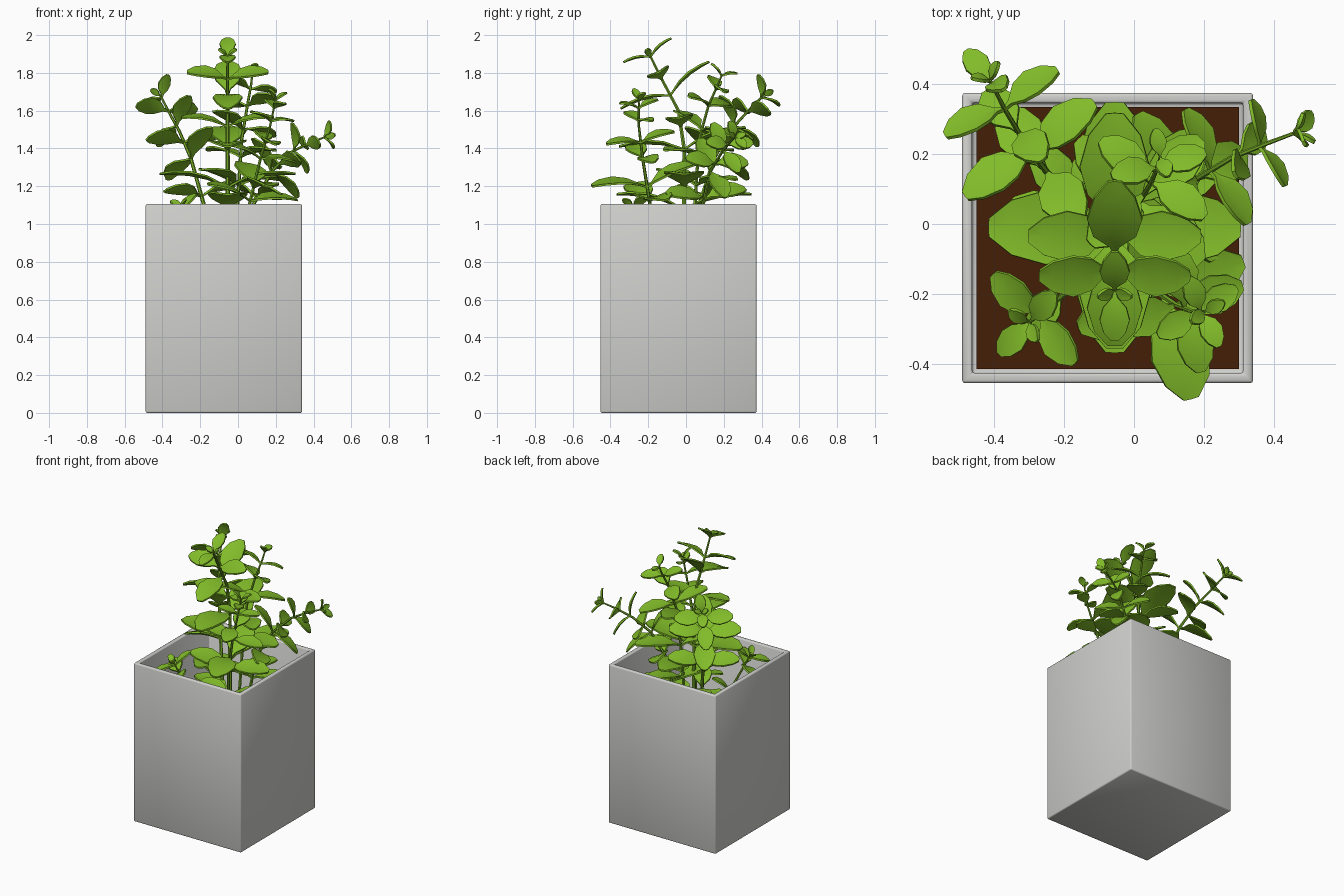
import bpy, bmesh, math
from mathutils import Vector

if "Cube" in bpy.data.objects:
    bpy.data.objects.remove(bpy.data.objects["Cube"])


def material(name, rgb):
    m = bpy.data.materials.new(name)
    m.diffuse_color = (*rgb, 1)
    m.use_nodes = True
    m.node_tree.nodes["Principled BSDF"].inputs["Base Color"].default_value = m.diffuse_color
    return m


GREY = material("pot grey", (0.63, 0.63, 0.61))
SOIL = material("soil brown", (0.06, 0.013, 0.002))
LEAF = material("leaf green", (0.22, 0.50, 0.022))
STEM = material("stem green", (0.18, 0.41, 0.02))


def finish(bm, name, mat, angle=35):
    bmesh.ops.recalc_face_normals(bm, faces=bm.faces[:])
    me = bpy.data.meshes.new(name)
    bm.to_mesh(me)
    bm.free()
    me.materials.append(mat)
    ob = bpy.data.objects.new(name, me)
    bpy.context.collection.objects.link(ob)
    smooth(ob, angle)
    return ob


def smooth(ob, angle):
    bpy.ops.object.select_all(action='DESELECT')
    ob.select_set(True)
    bpy.context.view_layer.objects.active = ob
    bpy.ops.object.shade_smooth_by_angle(angle=math.radians(angle))


def box(bm, lo, hi):
    verts = bmesh.ops.create_cube(bm, size=1)['verts']
    for v in verts:
        v.co = Vector([(a + b) / 2 + c * (b - a) for a, b, c in zip(lo, hi, v.co)])


# Square pot with a deep hollow
bm = bmesh.new()
box(bm, (-0.489, -0.453, 0), (0.339, 0.373, 1.105))
bm.normal_update()
top = max(bm.faces, key=lambda f: f.calc_center_median().z)
bmesh.ops.inset_region(bm, faces=[top], thickness=0.04)
top = max((f for f in bm.faces if f.normal.z > 0.9), key=lambda f: f.calc_area())
floor = bmesh.ops.extrude_discrete_faces(bm, faces=[top])['faces'][0]
bmesh.ops.translate(bm, verts=floor.verts[:], vec=(0, 0, -0.5))
pot = finish(bm, "pot", GREY, 180)
bev = pot.modifiers.new("soft edges", 'BEVEL')
bev.width = 0.008
bev.segments = 2

# Soil slab
bm = bmesh.new()
box(bm, (-0.449, -0.413, 0.60), (0.299, 0.333, 0.64))
finish(bm, "soil", SOIL)

# Leaf outline: position along the length, relative half width
OUTLINE = [(0, .07), (.14, .18), (.35, .78), (.6, 1), (.85, .74), (1, .25)]


def add_leaf(bm, base, out, axis, length, rise):
    """Drooping, slightly cupped obovate leaf growing along 'out'."""
    e = math.radians(rise)
    d = out * math.cos(e) + axis * math.sin(e)
    n = axis * math.cos(e) - out * math.sin(e)
    side = d.cross(n)
    rows = []
    for s, w in OUTLINE:
        row = []
        for u in (-1, 0, 1):
            p = base + length * (d * s + side * (u * w * 0.30)
                                 + n * (0.05 * abs(u) * w - 0.31 * s * s))
            row.append(bm.verts.new(p))
        rows.append(row)
    for a, b in zip(rows, rows[1:]):
        for i in (0, 1):
            bm.faces.new((a[i], a[i + 1], b[i + 1], b[i]))


def shoot(name, path, nodes, radius):
    """Stem through path, with opposite leaf pairs.
    Each node: place along path, azimuth, leaf length, rise angle."""
    pts = [Vector(p) for p in path]
    cu = bpy.data.curves.new(name + "_stem", 'CURVE')
    cu.dimensions = '3D'
    cu.bevel_depth = radius
    cu.bevel_resolution = 1
    cu.use_fill_caps = True
    sp = cu.splines.new('POLY')
    sp.points.add(len(pts) - 1)
    for i, p in enumerate(pts):
        sp.points[i].co = (*p, 1)
        sp.points[i].radius = 1.1 - 0.6 * i / (len(pts) - 1)
    cu.materials.append(STEM)
    ob = bpy.data.objects.new(name + "_stem", cu)
    bpy.context.collection.objects.link(ob)
    bpy.ops.object.select_all(action='DESELECT')
    ob.select_set(True)
    bpy.context.view_layer.objects.active = ob
    bpy.ops.object.convert(target='MESH')
    smooth(bpy.context.view_layer.objects.active, 50)

    bm = bmesh.new()
    for t, az, length, rise in nodes:
        i = min(int(t), len(pts) - 2)
        base = pts[i].lerp(pts[i + 1], t - i)
        axis = (pts[i + 1] - pts[i]).normalized()
        a = math.radians(az)
        out = Vector((math.cos(a), math.sin(a), 0))
        out = (out - axis * out.dot(axis)).normalized()
        for sign in (1, -1):
            add_leaf(bm, base, out * sign, axis, length, rise)
    bmesh.ops.recalc_face_normals(bm, faces=bm.faces[:])
    bmesh.ops.solidify(bm, geom=bm.faces[:], thickness=0.010)
    finish(bm, name + "_leaves", LEAF, 40)


# Tall middle shoot, bending forward at the top
shoot("middle_shoot",
      [(-.055, -.01, .6), (-.055, -.01, 1.0), (-.055, -.01, 1.4),
       (-.055, -.04, 1.6), (-.055, -.13, 1.77), (-.055, -.19, 1.89)],
      [(.6, 0, .26, 30), (1.2, 90, .35, 30), (1.5, 0, .35, 28), (2, 90, .33, 28),
       (2.6, 0, .24, 28), (3.5, 90, .26, 30), (4, 0, .21, 28),
       (5, 90, .14, 32), (5, 0, .06, 60)], .013)

# Shoot leaning to the back left
shoot("back_left_shoot",
      [(-.12, .02, .6), (-.18, .07, 1.1), (-.25, .15, 1.35),
       (-.31, .23, 1.49), (-.37, .33, 1.60), (-.41, .41, 1.68)],
      [(.7, 125, .2, 30), (1.2, 35, .22, 28), (2, 125, .23, 25), (2.6, 35, .22, 25),
       (3.3, 125, .18, 28), (4, 35, .18, 25), (4.9, 125, .12, 45), (5, 35, .06, 65)], .011)

# Shoot leaning to the right
shoot("right_shoot",
      [(0, .05, .6), (.08, .09, 1.1), (.18, .13, 1.28),
       (.28, .19, 1.38), (.38, .23, 1.43), (.46, .26, 1.46)],
      [(.7, 30, .22, 30), (1.2, 120, .23, 28), (2, 30, .2, 25), (2.4, 115, .18, 25),
       (3.2, 30, .15, 30), (3.8, 110, .13, 30), (5, 30, .09, 45), (5, 120, .06, 65)], .01)

# Shoot behind the middle, leaning back
shoot("back_shoot",
      [(-.03, .03, .6), (0, .05, 1.15), (.02, .07, 1.45),
       (.05, .12, 1.63), (.07, .17, 1.74), (.075, .19, 1.79)],
      [(.7, 60, .24, 30), (1.2, 45, .28, 28), (1.7, 135, .24, 25), (2.3, 45, .22, 25),
       (3, 140, .18, 25), (3.8, 20, .14, 28), (5, 100, .08, 45)], .01)

# Shoot at the front right
shoot("front_right_shoot",
      [(0, -.1, .6), (.06, -.19, 1.1), (.12, -.23, 1.35),
       (.17, -.25, 1.52), (.20, -.25, 1.66)],
      [(.6, 0, .2, 30), (1.1, 20, .25, 28), (1.4, 105, .29, 30), (2, 15, .19, 25),
       (2.5, 105, .18, 25), (3.2, 30, .13, 28), (3.7, 115, .11, 35), (4, 30, .07, 60)], .01)

# Short shoot at the front left
shoot("front_left_shoot",
      [(-.12, -.12, .6), (-.2, -.2, .85), (-.27, -.26, 1.02), (-.3, -.28, 1.09)],
      [(1, 45, .14, 30), (2, 135, .17, 30), (2.8, 45, .13, 30), (3, 135, .07, 55)], .009)
